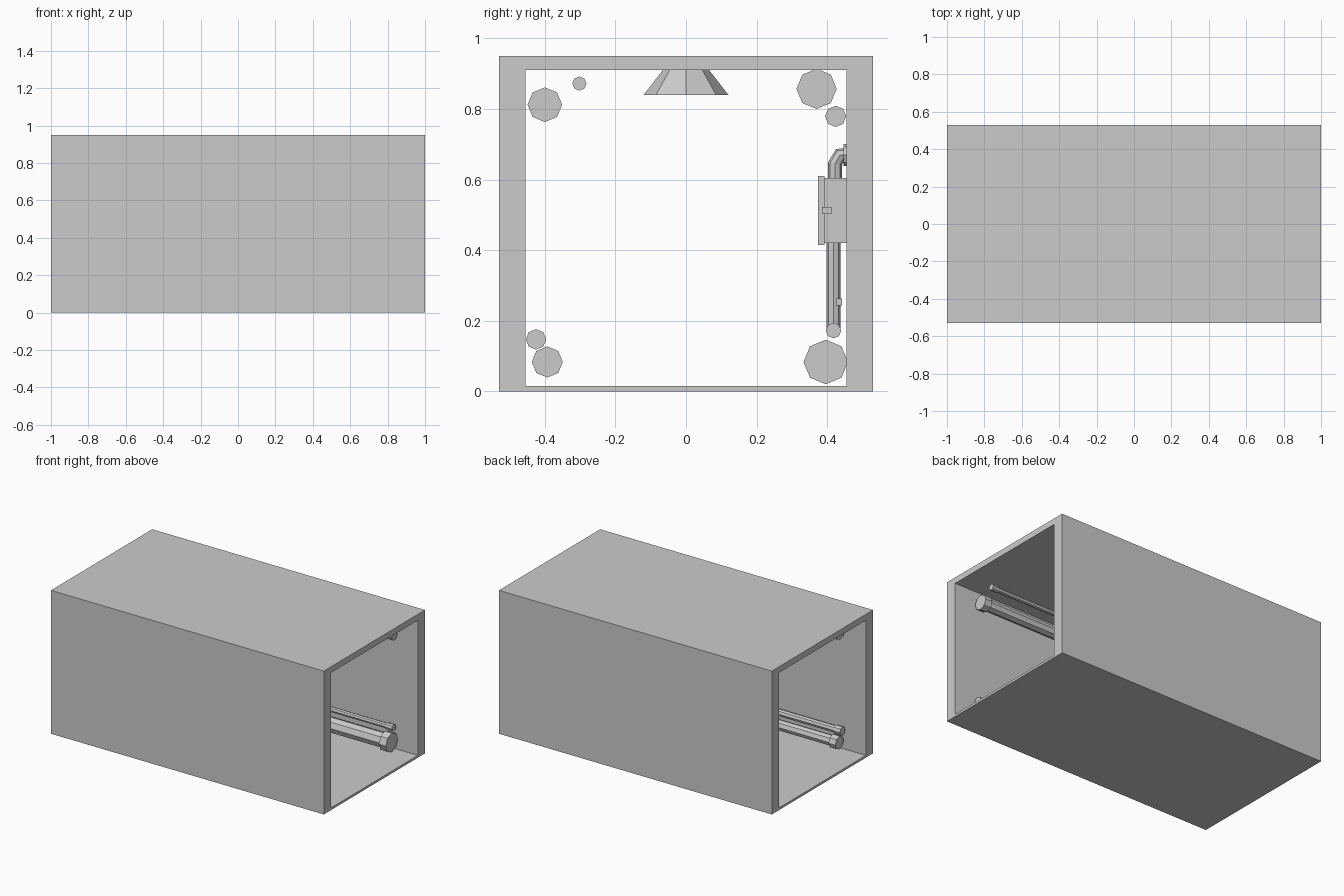
import bpy, bmesh
from math import pi
from mathutils import Vector, Matrix

if "Cube" in bpy.data.objects:
    bpy.data.objects.remove(bpy.data.objects["Cube"])


def finish(bm, name):
    bmesh.ops.recalc_face_normals(bm, faces=bm.faces)
    me = bpy.data.meshes.new(name)
    bm.to_mesh(me)
    bm.free()
    ob = bpy.data.objects.new(name, me)
    bpy.context.collection.objects.link(ob)
    return ob


def box(name, x0, x1, y0, y1, z0, z1):
    bm = bmesh.new()
    m = Matrix.Translation(((x0 + x1) / 2, (y0 + y1) / 2, (z0 + z1) / 2))
    bmesh.ops.create_cube(bm, size=1, matrix=m @ Matrix.Diagonal((x1 - x0, y1 - y0, z1 - z0, 1)))
    return finish(bm, name)


def cone(name, a, b, r1, r2=None, sides=8):
    """Capped prism or frustum running from point a to point b."""
    a, b = Vector(a), Vector(b)
    d = b - a
    rot = d.to_track_quat('Z', 'Y').to_matrix().to_4x4()
    bm = bmesh.new()
    bmesh.ops.create_cone(bm, cap_ends=True, segments=sides, radius1=r1,
                          radius2=r1 if r2 is None else r2, depth=d.length,
                          matrix=Matrix.Translation((a + b) / 2) @ rot)
    return finish(bm, name)


def tube(name, pts, r, sides=8):
    """Low-poly pipe bent along a path in the y-z plane."""
    pts = [Vector(p) for p in pts]
    bm = bmesh.new()
    rings = []
    for i, p in enumerate(pts):
        d = (pts[min(i + 1, len(pts) - 1)] - pts[max(i - 1, 0)]).normalized()
        side = Vector((1, 0, 0))
        up = d.cross(side)
        c = [Matrix.Rotation(2 * pi * k / sides, 3, d) @ (up * r) for k in range(sides)]
        rings.append([bm.verts.new(p + v) for v in c])
    for r0, r1 in zip(rings, rings[1:]):
        for k in range(sides):
            j = (k + 1) % sides
            bm.faces.new((r0[k], r0[j], r1[j], r1[k]))
    bm.faces.new(rings[0])
    bm.faces.new(rings[-1])
    return finish(bm, name)


# Corridor shell: rectangular tunnel open at both x ends
bm = bmesh.new()
outer = [(-.53, 0), (.53, 0), (.53, .95), (-.53, .95)]
inner = [(-.455, .015), (.455, .015), (.455, .91), (-.455, .91)]
loops = [[bm.verts.new((x, y, z)) for y, z in prof]
         for x, prof in ((-1, outer), (1, outer), (1, inner), (-1, inner))]
for n in range(4):
    a, b = loops[n], loops[(n + 1) % 4]
    for k in range(4):
        j = (k + 1) % 4
        bm.faces.new((a[k], a[j], b[j], b[k]))
finish(bm, "corridor_shell")

# Pipes along the corners, each with a wider collar at both ends
pipes = [(-.40, .812, .049), (-.302, .872, .02), (.37, .857, .057), (.424, .779, .03),
         (.418, .172, .022), (.396, .083, .063), (-.425, .147, .029), (-.393, .083, .044)]
for i, (y, z, r) in enumerate(pipes):
    cone(f"pipe_{i}", (-.83, y, z), (.83, y, z), r * .78)
    for s in (-1, 1):
        cone(f"pipe_collar_{i}", (s * .80, y, z), (s * .85, y, z), r)

# Ceiling lamp shade
cone("ceiling_lamp", (0, 0, .84), (0, 0, .911), .12, .065)

# Wall control box with door and latch
box("control_box", -.085, .085, .39, .456, .42, .605)
box("control_box_door", -.09, .09, .374, .392, .415, .61)
box("door_latch", .085, .097, .386, .413, .503, .522)

# Conduits above and below the box
tube("upper_conduit", [(0, .422, .60), (0, .422, .645), (0, .437, .67), (0, .456, .67)], .02)
cone("conduit_wall_plate", (0, .446, .67), (0, .456, .67), .031)
tube("lower_conduit", [(0, .418, .43), (0, .418, .172)], .02)
box("conduit_clip", -.025, .025, .425, .442, .243, .263)
